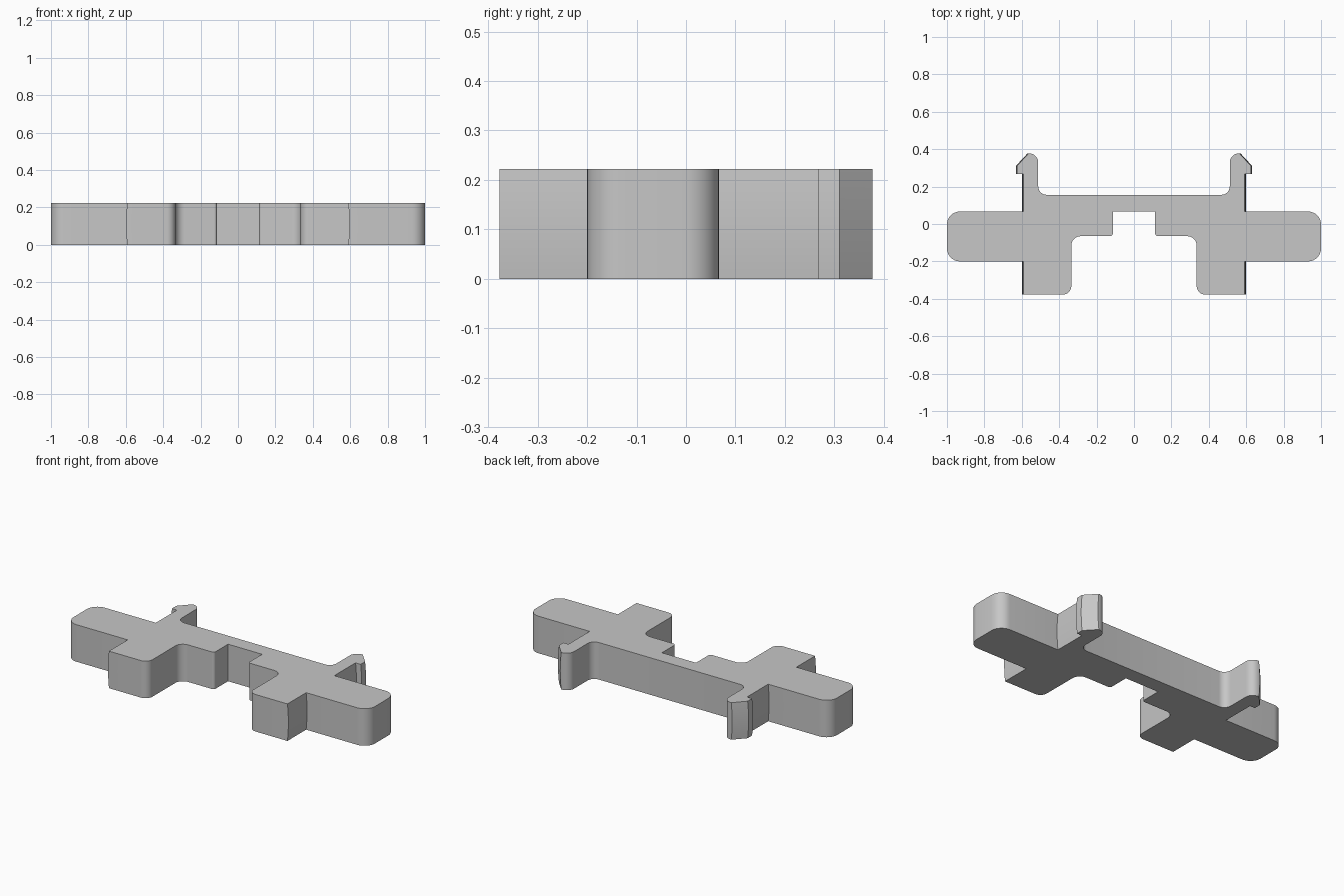
import bpy, bmesh, math
from mathutils import Vector

cube = bpy.data.objects.get("Cube")
if cube:
    bpy.data.objects.remove(cube, do_unlink=True)

HEIGHT = 0.222
LAYERS = 10
ARC_STEPS = 8
BOW_RADIUS = 1.0

# Right half of the plan outline: x, y, corner radius, follows bowed wall
HALF = [
    (0.113, 0.067, 0, False), (0.113, -0.065, 0.015, False),
    (0.335, -0.065, 0.05, False), (0.335, -0.377, 0.045, False),
    (0.598, -0.377, 0, True), (0.598, -0.2, 0, True),
    (1.0, -0.2, 0.07, False), (1.0, 0.067, 0.07, False),
    (0.598, 0.067, 0, True), (0.598, 0.268, 0, True),
    (0.632, 0.268, 0, True), (0.632, 0.31, 0, True),
    (0.57, 0.377, 0, True), (0.512, 0.377, 0.048, False),
    (0.512, 0.156, 0.045, False),
]


def fillet(prev, corner, nxt, radius):
    """Arc points rounding one right-angled corner."""
    a = (prev - corner).normalized() * radius
    b = (nxt - corner).normalized() * radius
    centre = corner + a + b
    angles = [math.pi / 2 * i / ARC_STEPS for i in range(ARC_STEPS + 1)]
    return [centre - b * math.cos(t) - a * math.sin(t) for t in angles]


def rounded_outline():
    half = []
    pts = [Vector(p[:2]) for p in HALF]
    pts.append(Vector((0, HALF[-1][1])))
    for i, (x, y, radius, bowed) in enumerate(HALF):
        if radius:
            arc = fillet(pts[i - 1], pts[i], pts[i + 1], radius)
            half += [(p.x, p.y, False) for p in arc]
        else:
            half.append((x, y, bowed))
    return half + [(-x, y, bowed) for x, y, bowed in reversed(half)]


def bowed_x(x, z):
    """Pull an outer wall inwards towards its top and bottom edges."""
    dz = z - HEIGHT / 2
    inset = BOW_RADIUS - math.sqrt(BOW_RADIUS ** 2 - dz * dz)
    return math.copysign(abs(x) - inset, x)


# Clip body: the outline stacked in layers so the outer walls can bow
bm = bmesh.new()
outline = rounded_outline()
rings = []
for k in range(LAYERS + 1):
    z = HEIGHT * k / LAYERS
    rings.append([bm.verts.new((bowed_x(x, z) if bowed else x, y, z))
                  for x, y, bowed in outline])
for low, high in zip(rings, rings[1:]):
    for i in range(len(low)):
        j = (i + 1) % len(low)
        bm.faces.new((low[i], low[j], high[j], high[i]))
bm.faces.new(list(reversed(rings[0])))
bm.faces.new(rings[-1])
bmesh.ops.recalc_face_normals(bm, faces=bm.faces)

mesh = bpy.data.meshes.new("clip_body")
bm.to_mesh(mesh)
bm.free()
body = bpy.data.objects.new("clip_body", mesh)
bpy.context.collection.objects.link(body)

# Plain grey plastic
grey = bpy.data.materials.new("plain_grey")
grey.use_nodes = True
colour = (0.57, 0.57, 0.57, 1)
grey.diffuse_color = colour
grey.node_tree.nodes["Principled BSDF"].inputs["Base Color"].default_value = colour
mesh.materials.append(grey)

# Smooth the fillets and bowed walls, keep hard edges crisp
bpy.ops.object.select_all(action='DESELECT')
body.select_set(True)
bpy.context.view_layer.objects.active = body
bpy.ops.object.shade_smooth_by_angle(angle=math.radians(30))
